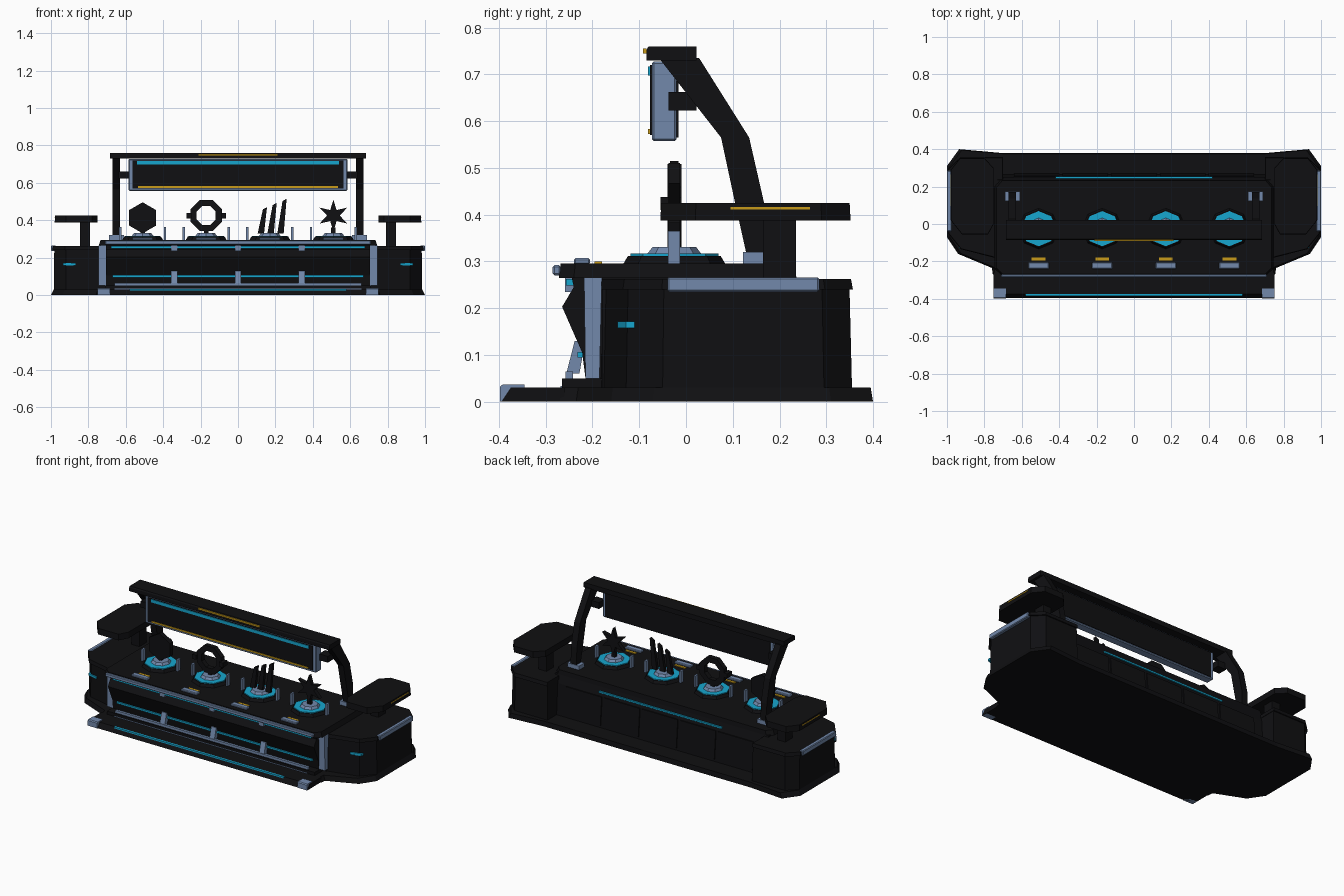
import bpy, bmesh, math
from mathutils import Vector


def material(name, rgb):
    m = bpy.data.materials.new(name)
    m.diffuse_color = (*rgb, 1)
    return m


BLACK = material("black_panel", (0.005, 0.005, 0.006))
STEEL = material("blue_grey_steel", (0.17, 0.25, 0.41))
CYAN = material("cyan_light", (0.008, 0.38, 0.62))
GOLD = material("gold_light", (0.58, 0.33, 0.01))


def prism(name, pts, a, b, mat, axis='z', scale=1.0, mirror=False, bevel=0.0):
    """Extrude a 2D outline along an axis from a to b, scaling the far end."""
    put = {'z': lambda u, v, w: (u, v, w),
           'x': lambda u, v, w: (w, u, v),
           'y': lambda u, v, w: (u, w, v)}[axis]
    cu = (min(p[0] for p in pts) + max(p[0] for p in pts)) / 2
    cv = (min(p[1] for p in pts) + max(p[1] for p in pts)) / 2
    bm = bmesh.new()
    lo = [bm.verts.new(put(u, v, a)) for u, v in pts]
    hi = [bm.verts.new(put(cu + (u - cu) * scale, cv + (v - cv) * scale, b)) for u, v in pts]
    n = len(pts)
    bm.faces.new(lo)
    bm.faces.new(hi)
    for i in range(n):
        bm.faces.new((lo[i], lo[(i + 1) % n], hi[(i + 1) % n], hi[i]))
    bmesh.ops.recalc_face_normals(bm, faces=bm.faces)
    me = bpy.data.meshes.new(name)
    bm.to_mesh(me)
    bm.free()
    me.materials.append(mat)
    ob = bpy.data.objects.new(name, me)
    bpy.context.collection.objects.link(ob)
    if bevel:
        mod = ob.modifiers.new("bevel", 'BEVEL')
        mod.width, mod.segments = bevel, 1
    if mirror:
        ob.modifiers.new("mirror", 'MIRROR')
    return ob


def box(name, x, y, z, mat, **kw):
    pts = [(x[0], y[0]), (x[1], y[0]), (x[1], y[1]), (x[0], y[1])]
    return prism(name, pts, z[0], z[1], mat, **kw)


def ngon(cx, cy, r, n, start=90):
    return [(cx + r * math.cos(math.radians(start) + 2 * math.pi * i / n),
             cy + r * math.sin(math.radians(start) + 2 * math.pi * i / n)) for i in range(n)]


def both(half):
    """Complete a right-hand outline with its mirrored left half."""
    return half + [(-x, y) for x, y in reversed(half)]


# Plinth and front step
prism("plinth", both([(0.755, -0.27), (0.76, -0.235), (0.94, -0.16), (1.0, -0.07),
                      (1.0, 0.31), (0.935, 0.4), (0.71, 0.38)]), 0, 0.03, BLACK, scale=0.985)
prism("front_step", [(-0.395, 0), (-0.375, 0.03), (-0.26, 0.03), (-0.26, 0)], -0.752, 0.752, BLACK, 'x')
prism("step_corner", [(-0.398, 0), (-0.398, 0.032), (-0.392, 0.037), (-0.345, 0.037), (-0.345, 0.015), (-0.36, 0)],
      0.685, 0.75, STEEL, 'x', mirror=True)
box("step_light", (-0.58, 0.58), (-0.386, -0.374), (0.024, 0.033), CYAN)
box("kick_step", (-0.71, 0.71), (-0.265, -0.18), (0.025, 0.05), BLACK)
box("kick_trim", (-0.66, 0.66), (-0.268, -0.262), (0.028, 0.034), STEEL)

# Counter body with angled front and slightly sloped back
prism("counter_body", [(-0.18, 0.03), (-0.18, 0.27), (0.235, 0.27), (0.25, 0.22), (0.265, 0.03)],
      -0.73, 0.73, BLACK, 'x')
prism("front_panel", [(-0.17, 0.268), (-0.245, 0.268), (-0.24, 0.245), (-0.265, 0.203),
                      (-0.222, 0.105), (-0.215, 0.05), (-0.17, 0.05)], -0.705, 0.705, BLACK, 'x')
prism("front_post", [(-0.215, 0.05), (-0.218, 0.265), (-0.18, 0.265), (-0.185, 0.05)],
      0.70, 0.745, STEEL, 'x', mirror=True)
box("upper_front_light", (-0.68, 0.68), (-0.257, -0.24), (0.248, 0.262), CYAN)
box("lower_front_light", (-0.67, 0.67), (-0.232, -0.215), (0.095, 0.106), CYAN)
box("foot_rail", (-0.66, 0.66), (-0.258, -0.242), (0.05, 0.065), STEEL)
for x in (-0.34, 0, 0.34):
    prism("front_rib", [(-0.256, 0.06), (-0.228, 0.06), (-0.22, 0.105), (-0.228, 0.13), (-0.238, 0.13)],
          x - 0.017, x + 0.017, STEEL, 'x')
    box("rail_clip", (x - 0.017, x + 0.017), (-0.259, -0.24), (0.235, 0.267), STEEL)

# Rear panels and light
for i in range(5):
    x = (i - 2) * 0.26
    prism("rear_panel", [(0.25, 0.215), (0.256, 0.215), (0.27, 0.045), (0.264, 0.045)],
          x - 0.122, x + 0.122, BLACK, 'x')
box("rear_light", (-0.42, 0.42), (0.235, 0.253), (0.236, 0.246), CYAN)

# Counter top
prism("counter_top", both([(0.71, -0.272), (0.745, -0.24), (0.745, 0.2), (0.715, 0.236)]),
      0.265, 0.295, BLACK, scale=0.985)
box("counter_rail", (-0.71, 0.71), (-0.285, -0.268), (0.27, 0.292), STEEL, bevel=0.004)

# End pods with caps, rails and tables
pod = [(0.70, -0.183), (0.92, -0.128), (0.985, -0.05), (0.985, 0.295), (0.925, 0.355), (0.70, 0.355)]
prism("end_pod", pod, 0.03, 0.245, BLACK, scale=0.98, mirror=True)
prism("pod_cap", [(0.70, -0.192), (0.925, -0.135), (0.992, -0.052), (0.992, 0.297), (0.928, 0.357), (0.70, 0.357)],
      0.24, 0.262, BLACK, scale=0.985, mirror=True)
box("pod_side_rail", (0.975, 1.0), (-0.04, 0.285), (0.235, 0.266), STEEL, mirror=True, bevel=0.004)
prism("pod_marker", [(0.87, -0.146), (0.935, -0.128), (0.935, -0.11), (0.87, -0.128)],
      0.158, 0.172, CYAN, mirror=True)
box("table_column", (0.79, 0.845), (0.165, 0.235), (0.255, 0.395), BLACK, mirror=True)
prism("side_table", [(0.78, -0.055), (0.92, -0.055), (0.98, 0.02), (0.98, 0.29), (0.93, 0.352),
                     (0.80, 0.352), (0.75, 0.30), (0.75, 0.0)], 0.388, 0.425, BLACK, scale=0.99, mirror=True)
box("table_light", (0.97, 0.982), (0.095, 0.265), (0.411, 0.416), GOLD, mirror=True)

# Arms carrying the overhead beam
prism("canopy_arm", [(0.135, 0.29), (0.105, 0.425), (0.075, 0.565), (-0.058, 0.735), (0.028, 0.735),
                     (0.135, 0.565), (0.167, 0.425), (0.172, 0.29)], 0.63, 0.67, BLACK, 'x', mirror=True)
box("arm_foot", (0.61, 0.69), (0.122, 0.175), (0.293, 0.32), STEEL, mirror=True)
prism("overhead_beam", [(-0.085, 0.73), (-0.085, 0.752), (-0.08, 0.76), (0.022, 0.76), (0.022, 0.73)],
      -0.685, 0.685, BLACK, 'x')
box("beam_light", (-0.21, 0.21), (-0.092, -0.084), (0.745, 0.755), GOLD)

# Hanging sign
box("sign_frame", (-0.585, 0.585), (-0.073, -0.02), (0.557, 0.728), STEEL, bevel=0.005)
box("sign_front", (-0.565, 0.565), (-0.077, -0.07), (0.57, 0.72), BLACK)
box("sign_back", (-0.565, 0.565), (-0.022, -0.016), (0.565, 0.72), BLACK)
box("sign_upper_light", (-0.54, 0.54), (-0.081, -0.076), (0.698, 0.717), CYAN)
box("sign_lower_light", (-0.535, 0.535), (-0.081, -0.076), (0.573, 0.583), GOLD)
box("sign_bracket", (0.58, 0.64), (-0.037, 0.022), (0.623, 0.662), BLACK, mirror=True)

# Four display stations
CY = -0.025
for x in (-0.51, -0.17, 0.17, 0.51):
    prism("station_base", ngon(x, CY, 0.11, 8), 0.293, 0.312, BLACK, scale=0.9)
    prism("station_light", ngon(x, CY, 0.094, 8), 0.311, 0.317, CYAN)
    prism("station_plate", ngon(x, CY, 0.058, 8), 0.316, 0.331, STEEL, scale=0.8)
    for s in (-0.12, 0.12):
        box("station_post", (x + s - 0.006, x + s + 0.006), (-0.039, -0.013), (0.293, 0.365), STEEL)
    box("control_pad", (x - 0.055, x + 0.055), (-0.24, -0.205), (0.293, 0.307), STEEL, bevel=0.004)
    box("control_light", (x - 0.037, x + 0.037), (-0.196, -0.18), (0.293, 0.3), GOLD)

# Displayed items: hexagon, ring, blades, star
prism("hexagon_item", ngon(-0.51, 0.413, 0.083, 6), -0.04, -0.01, BLACK, 'y')
outer, inner = ngon(-0.17, 0.425, 0.09, 8, 22.5), ngon(-0.17, 0.425, 0.055, 8, 22.5)
for i in range(8):
    j = (i + 1) % 8
    prism("ring_segment", [outer[i], outer[j], inner[j], inner[i]], -0.04, -0.01, BLACK, 'y')
for s in (-1, 1):
    x = -0.17 + s * 0.092
    box("ring_knob", (x - 0.013, x + 0.013), (-0.055, -0.01), (0.41, 0.438), BLACK)
for x, top in ((0.105, 0.47), (0.157, 0.493), (0.21, 0.515)):
    prism("blade_item", [(x, 0.328), (x + 0.034, 0.328), (x + 0.05, top), (x + 0.028, top - 0.012)],
          -0.034, -0.016, BLACK, 'y')
star = []
for p, q in zip(ngon(0.51, 0.425, 0.085, 6), ngon(0.51, 0.425, 0.034, 6, 120)):
    star += [p, q]
prism("star_item", star, -0.037, -0.013, BLACK, 'y')
for x in (-0.51, -0.17, 0.51):
    box("item_stem", (x - 0.012, x + 0.012), (-0.035, -0.015), (0.325, 0.36), BLACK)
